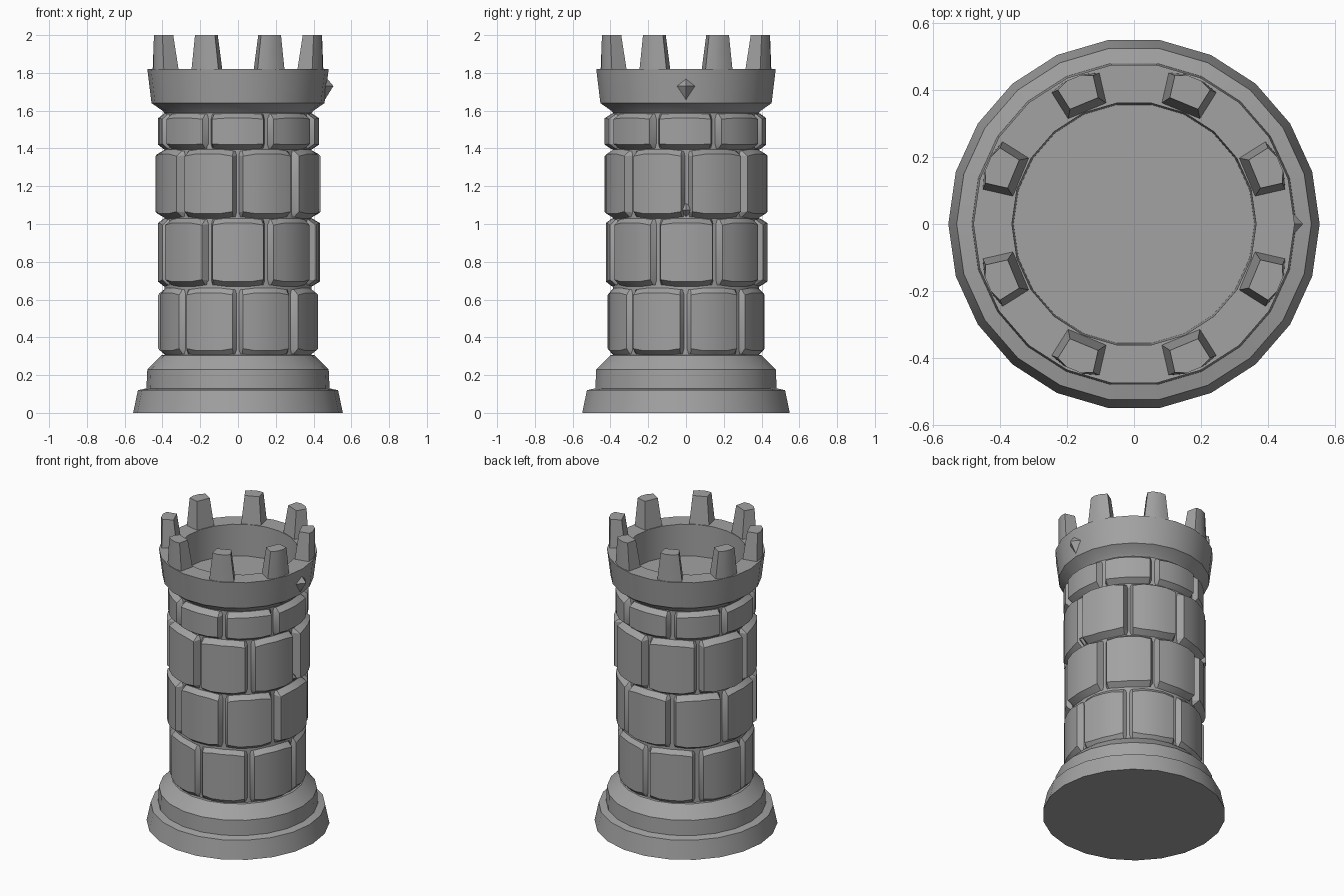
import bpy, bmesh, random
from math import sin, cos, tau, radians
from mathutils import Vector

random.seed(4)
cube = bpy.data.objects.get("Cube")
if cube:
    bpy.data.objects.remove(cube, do_unlink=True)

stone = bpy.data.materials.new("grey stone")
stone.use_nodes = True
stone.diffuse_color = (0.36, 0.36, 0.36, 1)
stone.node_tree.nodes["Principled BSDF"].inputs["Base Color"].default_value = (0.36, 0.36, 0.36, 1)

SIDES = 22


def polar(r, a, z):
    return Vector((r * cos(a), r * sin(a), z))


def finish(name, bm, smooth=30):
    bmesh.ops.recalc_face_normals(bm, faces=bm.faces)
    mesh = bpy.data.meshes.new(name)
    bm.to_mesh(mesh)
    bm.free()
    mesh.materials.append(stone)
    ob = bpy.data.objects.new(name, mesh)
    bpy.context.collection.objects.link(ob)
    bpy.ops.object.select_all(action="DESELECT")
    ob.select_set(True)
    bpy.context.view_layer.objects.active = ob
    bpy.ops.object.shade_smooth_by_angle(angle=radians(smooth))
    return ob


def lathe(name, profile):
    """Turn an (r, z) profile, capping both ends."""
    bm = bmesh.new()
    rings = [[bm.verts.new(polar(r, tau * i / SIDES, z)) for i in range(SIDES)]
             for r, z in profile]
    for low, high in zip(rings, rings[1:]):
        for i in range(SIDES):
            j = (i + 1) % SIDES
            bm.faces.new((low[i], low[j], high[j], high[i]))
    bm.faces.new(rings[0][::-1])
    bm.faces.new(rings[-1])
    return finish(name, bm)


def brick_row(name, z0, z1, r, shift):
    """Eight curved bricks with chamfered, pinched borders."""
    bm = bmesh.new()
    mid, half = (z0 + z1) / 2, (z1 - z0) / 2
    across = (-1, -0.87, -0.45, 0, 0.45, 0.87, 1)
    for k in range(8):
        centre = (k + shift) * tau / 8 + random.uniform(-0.012, 0.012)
        bulge = r + random.uniform(-0.006, 0.008)
        width = radians(21.3)
        grid = []
        for u in across:
            column = []
            for v in (-1, -0.5, 0.5, 1):
                edge_u, edge_v = abs(u) == 1, abs(v) == 1
                # face rows sit a fixed chamfer inside the border
                z = half * v if edge_v else (half - 0.025) * (1 if v > 0 else -1)
                a = u * width
                if abs(u) > 0.8:
                    z *= 0.96
                    if not edge_v and not edge_u:
                        z *= 0.97
                if edge_u and edge_v:
                    a *= 0.95
                rad = 0.388 if edge_u else 0.392 if edge_v else bulge
                column.append(bm.verts.new(polar(rad, centre + a, mid + z)))
            grid.append(column)
        for c0, c1 in zip(grid, grid[1:]):
            for j in range(3):
                bm.faces.new((c0[j], c1[j], c1[j + 1], c0[j + 1]))
        # closed back
        rim = [c[0] for c in grid] + grid[-1][1:3] + [c[3] for c in grid[::-1]] + grid[0][2:0:-1]
        bm.faces.new(rim[::-1])
    return finish(name, bm)


def diamond(name, r, z, wide, low, high, out):
    """Four-sided pointed stud on the left side."""
    bm = bmesh.new()
    pts = [(r, -wide, z), (r, 0, z - low), (r, wide, z), (r, 0, z + high)]
    ring = [bm.verts.new(p) for p in pts]
    tip = bm.verts.new((out, 0, z))
    bm.faces.new(ring[::-1])
    for i in range(4):
        bm.faces.new((ring[i], ring[(i + 1) % 4], tip))
    return finish(name, bm, 10)


# stepped foot and inner wall
lathe("base", [(0.555, 0), (0.53, 0.12), (0.485, 0.13), (0.48, 0.23), (0.405, 0.305), (0.36, 0.31)])
lathe("tower_core", [(0.39, 0.28), (0.39, 1.6)])

# brick courses, joints staggered
for name, z0, z1, r, shift in (
        ("bricks_lower", 0.305, 0.66, 0.418, 0.5),
        ("bricks_middle", 0.67, 1.03, 0.428, 0),
        ("bricks_upper", 1.03, 1.395, 0.432, 0.5),
        ("bricks_top", 1.395, 1.585, 0.426, 0)):
    brick_row(name, z0, z1, r, shift)

# hollow crown with its sunken floor
lathe("crown", [(0.385, 1.58), (0.40, 1.6), (0.458, 1.64), (0.48, 1.82),
                (0.365, 1.82), (0.36, 1.61)])

# tapered battlements
bm = bmesh.new()
for k in range(8):
    a = (k + 0.5) * tau / 8
    radial, side = polar(1, a, 0), polar(1, a + tau / 4, 0)
    rings = []
    for z, inner, outer, half in ((1.81, 0.365, 0.472, 0.078), (2.0, 0.39, 0.472, 0.057)):
        outline = ((inner, -0.8), (outer - 0.015, -1), (outer, -0.4),
                   (outer, 0.4), (outer - 0.015, 1), (inner, 0.8))
        rings.append([bm.verts.new(radial * r + side * (half * s) + Vector((0, 0, z)))
                      for r, s in outline])
    low, high = rings
    for i in range(6):
        j = (i + 1) % 6
        bm.faces.new((low[i], low[j], high[j], high[i]))
    bm.faces.new(low[::-1])
    bm.faces.new(high)
finish("battlements", bm)

# pointed studs
diamond("crown_stud", 0.455, 1.73, 0.055, 0.08, 0.06, 0.505)
diamond("brick_stud", 0.39, 1.075, 0.045, 0.035, 0.035, 0.43)
